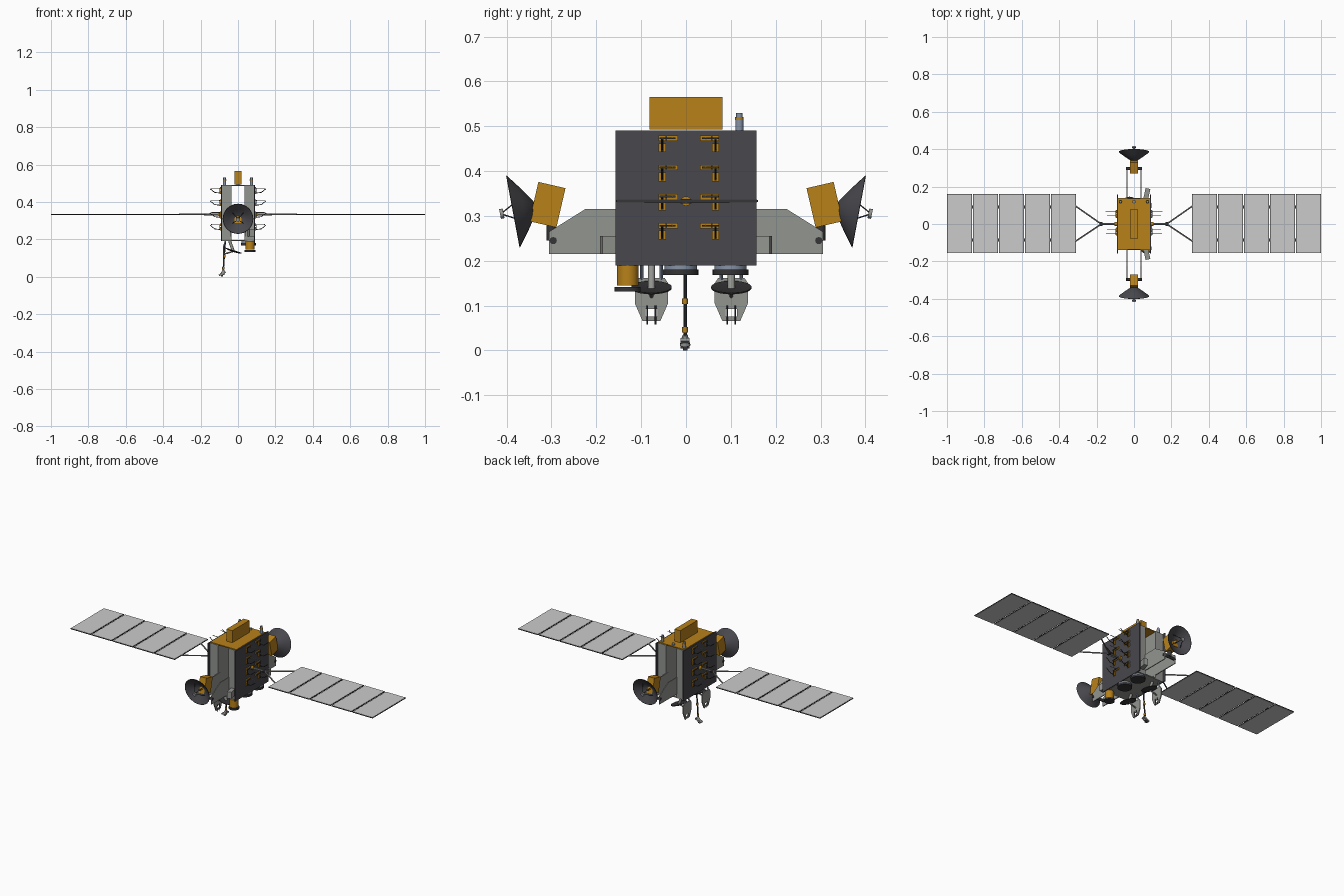
import bpy, bmesh, math
from mathutils import Vector, Matrix

if "Cube" in bpy.data.objects:
    bpy.data.objects.remove(bpy.data.objects["Cube"], do_unlink=True)


def material(name, rgb):
    m = bpy.data.materials.new(name)
    m.use_nodes = True
    m.diffuse_color = (*rgb, 1)
    m.node_tree.nodes["Principled BSDF"].inputs["Base Color"].default_value = (*rgb, 1)
    return m


GOLD = material("gold foil", (0.48, 0.22, 0.01))
GREY = material("grey metal", (0.29, 0.3, 0.28))
DARK = material("dark panel", (0.065, 0.065, 0.075))
BLACK = material("dark strut", (0.035, 0.035, 0.038))
CELL = material("pale solar cell", (0.6, 0.6, 0.6))
BLUE = material("blue grey metal", (0.24, 0.29, 0.38))


def finish(name, bm, mat, smooth=False):
    bmesh.ops.recalc_face_normals(bm, faces=bm.faces)
    me = bpy.data.meshes.new(name)
    bm.to_mesh(me)
    bm.free()
    me.materials.append(mat)
    ob = bpy.data.objects.new(name, me)
    bpy.context.collection.objects.link(ob)
    if smooth:
        bpy.ops.object.select_all(action='DESELECT')
        ob.select_set(True)
        bpy.context.view_layer.objects.active = ob
        bpy.ops.object.shade_smooth_by_angle(angle=math.radians(35))
    return ob


def box(name, mat, center, size, rot=None):
    bm = bmesh.new()
    m = Matrix.Translation(center) @ (rot or Matrix()) @ Matrix.Diagonal((*size, 1))
    bmesh.ops.create_cube(bm, size=1, matrix=m)
    return finish(name, bm, mat)


def rod(name, mat, a, b, r, r2=None, sides=8):
    a, b = Vector(a), Vector(b)
    d = b - a
    m = Matrix.Translation((a + b) / 2) @ d.to_track_quat('Z', 'Y').to_matrix().to_4x4()
    bm = bmesh.new()
    bmesh.ops.create_cone(bm, cap_ends=True, segments=sides, radius1=r,
                          radius2=r if r2 is None else r2, depth=d.length, matrix=m)
    return finish(name, bm, mat, sides > 8)


def plate_x(name, mat, outline, x, thick):
    """Flat plate whose (y, z) outline is pushed along x."""
    bm = bmesh.new()
    f = bm.faces.new([bm.verts.new((x - thick / 2, y, z)) for y, z in outline])
    out = bmesh.ops.extrude_face_region(bm, geom=[f])
    bmesh.ops.translate(bm, vec=(thick, 0, 0),
                        verts=[v for v in out["geom"] if isinstance(v, bmesh.types.BMVert)])
    return finish(name, bm, mat)


def lathe(name, mat, profile, origin, axis, steps=32):
    bm = bmesh.new()
    vs = [bm.verts.new((r, 0, h)) for r, h in profile]
    es = [bm.edges.new(p) for p in zip(vs, vs[1:])]
    bmesh.ops.spin(bm, geom=vs + es, axis=(0, 0, 1), cent=(0, 0, 0),
                   angle=2 * math.pi, steps=steps)
    bmesh.ops.remove_doubles(bm, verts=bm.verts, dist=1e-5)
    m = Matrix.Translation(origin) @ Vector(axis).to_track_quat('Z', 'Y').to_matrix().to_4x4()
    bmesh.ops.transform(bm, matrix=m, verts=bm.verts)
    return finish(name, bm, mat, True)


# Body: two tall modules with an open channel, closed by decks
for s, side in ((1, "left"), (-1, "right")):
    box(side + "_module", GREY, (s * 0.061, 0, 0.339), (0.052, 0.28, 0.294))
    box(side + "_radiator", DARK, (s * 0.089, 0, 0.34), (0.006, 0.314, 0.3))
box("top_deck", GOLD, (0, 0, 0.488), (0.17, 0.274, 0.006))
box("bottom_deck", GREY, (0, 0, 0.193), (0.17, 0.28, 0.006))
box("top_box", GOLD, (0, 0, 0.529), (0.038, 0.162, 0.072))

# Sensors on the top deck
for x in (-0.072, 0, 0.072):
    h = 0.5 if x == 0 else 0.517
    rod("top_sensor", BLUE, (x, 0.119, 0.488), (x, 0.119, h), 0.009, sides=16)
    if x:
        rod("sensor_band", GOLD, (x, 0.119, 0.514), (x, 0.119, 0.52), 0.0095, sides=16)
        rod("sensor_cap", BLUE, (x, 0.119, 0.52), (x, 0.119, 0.53), 0.007, sides=16)

# Dish pylons, feed boxes and dishes at the front and back
for s, end in ((1, "back"), (-1, "front")):
    outline = [(s * y, z) for y, z in
               ((0.12, 0.215), (0.305, 0.215), (0.305, 0.265), (0.225, 0.315), (0.12, 0.315))]
    for x in (-0.037, 0.037):
        plate_x(end + "_pylon_plate", GREY, outline, x, 0.005)
    rod(end + "_pylon_axle", BLACK, (-0.042, s * 0.296, 0.245), (0.042, s * 0.296, 0.245), 0.008, sides=12)
    rod(end + "_hinge", BLACK, (0, s * 0.3, 0.245), (0, s * 0.3, 0.29), 0.011, sides=12)
    tilt = Matrix.Rotation(s * math.radians(13), 4, 'X')
    box(end + "_feed_box", GOLD, (0, s * 0.309, 0.325), (0.042, 0.062, 0.09), tilt)
    axis = Vector((0, s * 0.983, -0.184))
    apex = Vector((0, s * 0.336, 0.319))
    lathe(end + "_dish", DARK, [(0, 0), (0.015, 0.002), (0.05, 0.026), (0.082, 0.05), (0.08, 0.051),
                                (0.049, 0.03), (0.015, 0.006), (0, 0.005)], apex, axis)
    tip = apex + axis * 0.078
    rod(end + "_dish_feed", GOLD, apex, apex + axis * 0.03, 0.011, 0.006, 12)
    rod(end + "_feed_tip", GREY, tip - axis * 0.006, tip + axis * 0.002, 0.011, sides=12)
    up = axis.cross(Vector((1, 0, 0))).normalized()
    for k in range(4):
        a = math.radians(45 + 90 * k)
        foot = apex + axis * 0.023 + (Vector((math.cos(a), 0, 0)) + up * math.sin(a)) * 0.042
        rod(end + "_feed_strut", BLACK, foot, tip, 0.0015, sides=6)
    # Slanted shield on the left module
    box(end + "_shield", GREY, (0.069, s * 0.163, 0.235), (0.026, 0.054, 0.04),
        Matrix.Rotation(s * math.radians(-12), 4, 'Z'))

# Solar wings
for s, side in ((1, "left"), (-1, "right")):
    for i in range(5):
        x = s * (0.376 + 0.1393 * i)
        box(side + "_solar_frame", BLACK, (x, 0.002, 0.333), (0.133, 0.316, 0.004))
        for dz in (-0.0022, 0.0022):
            box(side + "_solar_panel", CELL, (x, 0.002, 0.333 + dz), (0.129, 0.312, 0.002))
        if i < 4:
            for y in (-0.085, 0.09):
                box(side + "_panel_hinge", BLACK, (x + s * 0.0697, y, 0.333), (0.012, 0.016, 0.005))
    knot = (s * 0.175, 0, 0.333)
    rod(side + "_wing_arm", GREY, (s * 0.085, 0, 0.333), knot, 0.005)
    rod(side + "_drive", GOLD, (s * 0.09, 0, 0.333), (s * 0.105, 0, 0.333), 0.011, sides=12)
    box(side + "_yoke_joint", BLACK, knot, (0.012, 0.024, 0.01))
    for y in (-0.093, 0.097):
        rod(side + "_yoke", GREY, knot, (s * 0.314, y, 0.333), 0.004)

# Small antennas in rows on both radiators
for s, side in ((1, "left"), (-1, "right")):
    for row in range(4):
        z = 0.473 - 0.065 * row
        for y, d in ((-0.053, 1), (0.066, -1)):
            x = s * 0.093
            box(side + "_antenna_base", GOLD, (x, y + d * 0.022, z), (0.009, 0.026, 0.012))
            box(side + "_antenna_drop", GOLD, (x, y, z - 0.021), (0.009, 0.016, 0.02))
            box(side + "_antenna_corner", GOLD, (x, y, z), (0.009, 0.016, 0.012))
            box(side + "_antenna_bar", BLACK, (s * 0.1, y + d * 0.012, z), (0.004, 0.036, 0.004))
            box(side + "_antenna_post", BLACK, (s * 0.1, y, z - 0.014), (0.004, 0.005, 0.03))
            rod(side + "_antenna_rod", BLACK, (x, y, z - 0.026), (s * 0.125, y, z - 0.022), 0.002, sides=6)
            rod(side + "_antenna_tip", BLACK, (s * 0.125, y, z - 0.022), (s * 0.15, y, z - 0.002), 0.002, sides=6)
            rod(side + "_antenna_whip", GREY, (x, y + d * 0.022, z), (s * 0.145, y + d * 0.022, z + 0.001), 0.0018, sides=6)

# Horn under the left module
rod("horn_body", GOLD, (0.065, -0.13, 0.145), (0.065, -0.13, 0.192), 0.024, sides=20)
rod("horn_rim", BLACK, (0.065, -0.13, 0.132), (0.065, -0.13, 0.142), 0.029, sides=20)

# Round lenses under the left module
for y in (-0.012, 0.099):
    rod("lens_mount", BLUE, (0.055, y, 0.18), (0.055, y, 0.192), 0.036, sides=24)
    rod("lens_disc", BLACK, (0.055, y, 0.168), (0.055, y, 0.181), 0.04, sides=24)

# Tilted reflectors with grey backing plates under the right module
for y in (-0.077, 0.101):
    centre = Vector((-0.025, y, 0.136))
    tilt = Vector((0.3, 0, 0.95))
    lathe("lower_reflector", BLACK, [(0, -0.004), (0.03, -0.002), (0.045, 0.003), (0.045, 0.006),
                                     (0.03, 0.004), (0, 0.003)], centre, tilt)
    rod("reflector_stem", GREY, centre, (-0.045, y, 0.192), 0.008, sides=12)
    for s in (-1, 1):
        # Half of the tapered plate, leaving a central window
        half = [(y + s * a, z) for a, z in
                ((0.016, 0.162), (0.029, 0.162), (0.037, 0.15), (0.037, 0.105), (0.02, 0.066),
                 (0, 0.066), (0, 0.076), (0.013, 0.076), (0.013, 0.092), (0, 0.092), (0, 0.162))]
        plate_x("backing_plate", GREY, half, -0.078, 0.006)
        rod("plate_leg", BLUE, (-0.078, y + s * 0.022, 0.158), (-0.066, y + s * 0.022, 0.193), 0.004)
        rod("plate_prong", BLACK, (-0.073, y + s * 0.009, 0.058), (-0.073, y + s * 0.009, 0.1), 0.0018, sides=6)
    rod("plate_brace", GREY, (-0.078, y, 0.12), centre, 0.004)

# Hanging mast with gold joints and a foot
rod("mast", BLACK, (-0.068, -0.002, 0.193), (-0.08, -0.002, 0.02), 0.004)
for z in (0.046, 0.11):
    x = -0.068 - 0.07 * (0.193 - z)
    rod("mast_joint", GOLD, (x, -0.002, z - 0.006), (x, -0.002, z + 0.006), 0.0065, sides=12)
rod("mast_foot", GREY, (-0.076, -0.002, 0.034), (-0.084, -0.002, 0.012), 0.006, 0.012, 12)
box("mast_sole", GREY, (-0.084, -0.002, 0.016), (0.04, 0.02, 0.008),
    Matrix.Rotation(math.radians(-25), 4, 'Y'))
box("mast_tip", BLACK, (-0.086, -0.002, 0.006), (0.012, 0.01, 0.012))
